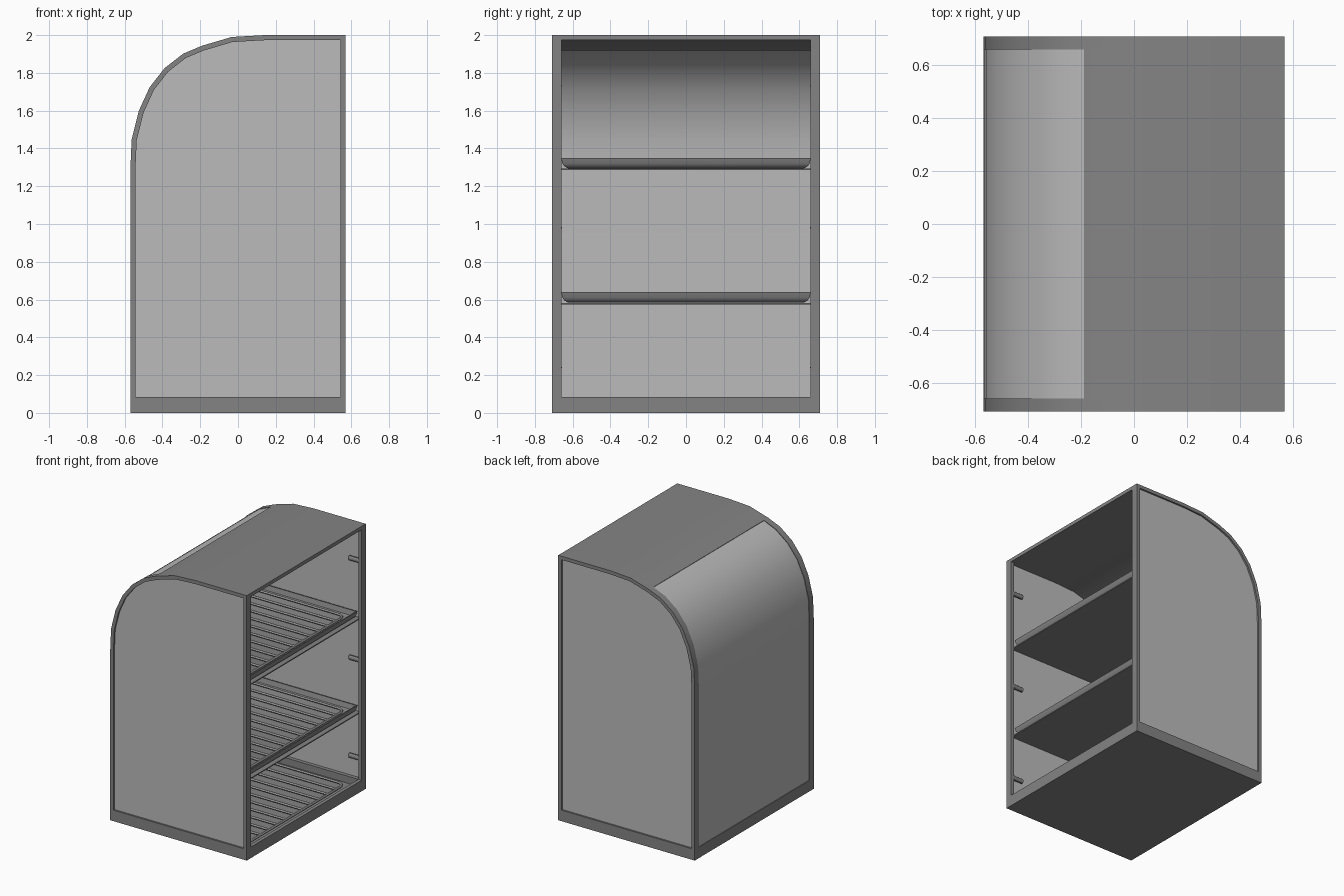
import bpy, bmesh, math
from mathutils import Vector

if "Cube" in bpy.data.objects:
    bpy.data.objects.remove(bpy.data.objects["Cube"])

def material(name, v):
    m = bpy.data.materials.new(name)
    m.diffuse_color = (v, v, v, 1)
    m.use_nodes = True
    m.node_tree.nodes["Principled BSDF"].inputs["Base Color"].default_value = m.diffuse_color
    return m

DARK = material("dark grey frame", 0.23)
LIGHT = material("light grey panel", 0.50)

def finish(name, verts, faces, mat, smooth=True):
    me = bpy.data.meshes.new(name)
    me.from_pydata(verts, [], faces)
    bm = bmesh.new()
    bm.from_mesh(me)
    bmesh.ops.recalc_face_normals(bm, faces=bm.faces)
    bm.to_mesh(me)
    bm.free()
    me.materials.append(mat)
    ob = bpy.data.objects.new(name, me)
    bpy.context.collection.objects.link(ob)
    if smooth:
        bpy.ops.object.select_all(action='DESELECT')
        bpy.context.view_layer.objects.active = ob
        ob.select_set(True)
        bpy.ops.object.shade_smooth_by_angle(angle=math.radians(30))
    return ob

def box(name, x, y, z, mat):
    v = [(a, b, c) for a in x for b in y for c in z]
    f = [(0, 1, 3, 2), (4, 6, 7, 5), (0, 4, 5, 1), (2, 3, 7, 6), (0, 2, 6, 4), (1, 5, 7, 3)]
    return finish(name, v, f, mat, False)

def plate(name, pts, y0, y1, mat):
    n = len(pts)
    v = [(x, y, z) for y in (y0, y1) for x, z in pts]
    f = [tuple(range(n)), tuple(range(n, 2 * n))]
    f += [(i, (i + 1) % n, n + (i + 1) % n, n + i) for i in range(n)]
    return finish(name, v, f, mat, False)

def strip(name, outer, inner, y0, y1, mat, closed=False):
    """Band between two xz outlines, extruded along y."""
    n = len(outer)
    v = []
    for (ox, oz), (ix, iz) in zip(outer, inner):
        v += [(ox, y0, oz), (ox, y1, oz), (ix, y1, iz), (ix, y0, iz)]
    f = []
    for i in range(n if closed else n - 1):
        a, b = 4 * i, 4 * ((i + 1) % n)
        f += [(a + k, a + (k + 1) % 4, b + (k + 1) % 4, b + k) for k in range(4)]
    if not closed:
        f += [(0, 1, 2, 3), tuple(4 * (n - 1) + k for k in range(4))]
    return finish(name, v, f, mat)

# side outline: curved upper left corner
arc = [(-.57, 1.29), (-.563, 1.448), (-.526, 1.597), (-.468, 1.724), (-.389, 1.825),
       (-.29, 1.902), (-.19, 1.944), (-.034, 1.99), (.14, 2.0)]

def offset(d):
    out = []
    for i, p in enumerate(arc):
        a = Vector(arc[i - 1]) if i else Vector((-.57, 1))
        b = Vector(arc[i + 1]) if i < len(arc) - 1 else Vector((.5, 2))
        t = (b - a).normalized()
        out.append((p[0] + t.y * d, p[1] - t.x * d))
    out[0] = (-.57 + d, arc[0][1])
    out[-1] = (arc[-1][0], 2 - d)
    return out

inner_arc = offset(.027)
outer = [(.57, 0), (-.57, 0)] + arc + [(.57, 2)]
inner = [(.543, .083), (-.543, .083)] + inner_arc + [(.543, 1.973)]

# side frames and recessed side panels
for s, side in ((-1, "front"), (1, "back")):
    strip(side + "_frame", outer, inner, s * .66, s * .71, DARK, True)
    plate(side + "_panel", inner, s * .688, s * .697, LIGHT)

# roof, base and rails
strip("roof", arc[6:] + [(.57, 2)], inner_arc[6:] + [(.57, 1.973)], -.66, .66, DARK)
box("base", (-.57, .57), (-.66, .66), (0, .03), DARK)
box("opening_rail", (.543, .57), (-.66, .66), (.03, .083), DARK)
box("rear_rail", (-.57, -.543), (-.66, .66), (.03, .083), DARK)

# curved rear panel
po, pi = offset(.004), offset(.02)
strip("curved_panel", [(-.566, .083)] + po[:7], [(-.55, .083)] + pi[:7], -.66, .66, LIGHT)

# pan with flared rim
def pan(name, z):
    prof = [(.035, 0), (.016, .010), (.005, .026), (0, .055), (.008, .055), (.02, .02), (.04, .01)]
    v, f = [], []
    for d, h in prof:
        x0, x1, y = -.535 + d, .535 - d, .66 - d
        v += [(x0, -y, z + h), (x1, -y, z + h), (x1, y, z + h), (x0, y, z + h)]
    for r in range(len(prof) - 1):
        for k in range(4):
            a, b = 4 * r + k, 4 * r + (k + 1) % 4
            f.append((a, b, b + 4, a + 4))
    m = 4 * (len(prof) - 1)
    f += [(0, 1, 2, 3), (m, m + 1, m + 2, m + 3)]
    finish(name, v, f, DARK)

# wire rack: rounded rim and cross bars
def rack(name, z):
    cu = bpy.data.curves.new(name, 'CURVE')
    cu.dimensions = '3D'
    cu.bevel_depth = .009
    cu.bevel_resolution = 1
    def spline(pts, cyc):
        s = cu.splines.new('POLY')
        s.points.add(len(pts) - 1)
        for p, q in zip(s.points, pts):
            p.co = (q[0], q[1], z, 1)
        s.use_cyclic_u = cyc
    hx, hy, r = .47, .60, .05
    rim = []
    for q, (sx, sy) in enumerate(((1, 1), (-1, 1), (-1, -1), (1, -1))):
        for k in range(5):
            a = math.pi / 2 * (q + k / 4)
            rim.append((sx * (hx - r) + r * math.cos(a), sy * (hy - r) + r * math.sin(a)))
    spline(rim, True)
    for i in range(1, 12):
        y = -hy + i * 2 * hy / 12
        spline([(-hx, y), (hx, y)], False)
    ob = bpy.data.objects.new(name, cu)
    bpy.context.collection.objects.link(ob)
    cu.materials.append(LIGHT)
    bpy.ops.object.select_all(action='DESELECT')
    bpy.context.view_layer.objects.active = ob
    ob.select_set(True)
    bpy.ops.object.convert(target='MESH')
    bpy.ops.object.shade_smooth_by_angle(angle=math.radians(50))

# two shelves and the floor rack
for n, z in (("lower", .575), ("upper", 1.285)):
    box(n + "_shelf", (-.54, .543), (-.686, .686), (z, z + .008), DARK)
    pan(n + "_pan", z + .01)
    rack(n + "_rack", z + .035)
rack("floor_rack", .05)

# short pegs behind the opening posts
for s in (-1, 1):
    for i, z in enumerate((.24, .98, 1.73)):
        n = 10
        v = [(x, s * .672 + .015 * math.cos(2 * math.pi * k / n), z + .018 * math.sin(2 * math.pi * k / n))
             for x in (.46, .545) for k in range(n)]
        f = [tuple(range(n)), tuple(range(n, 2 * n))]
        f += [(k, (k + 1) % n, n + (k + 1) % n, n + k) for k in range(n)]
        finish("peg_%d_%s" % (i + 1, "front" if s < 0 else "back"), v, f, DARK)
